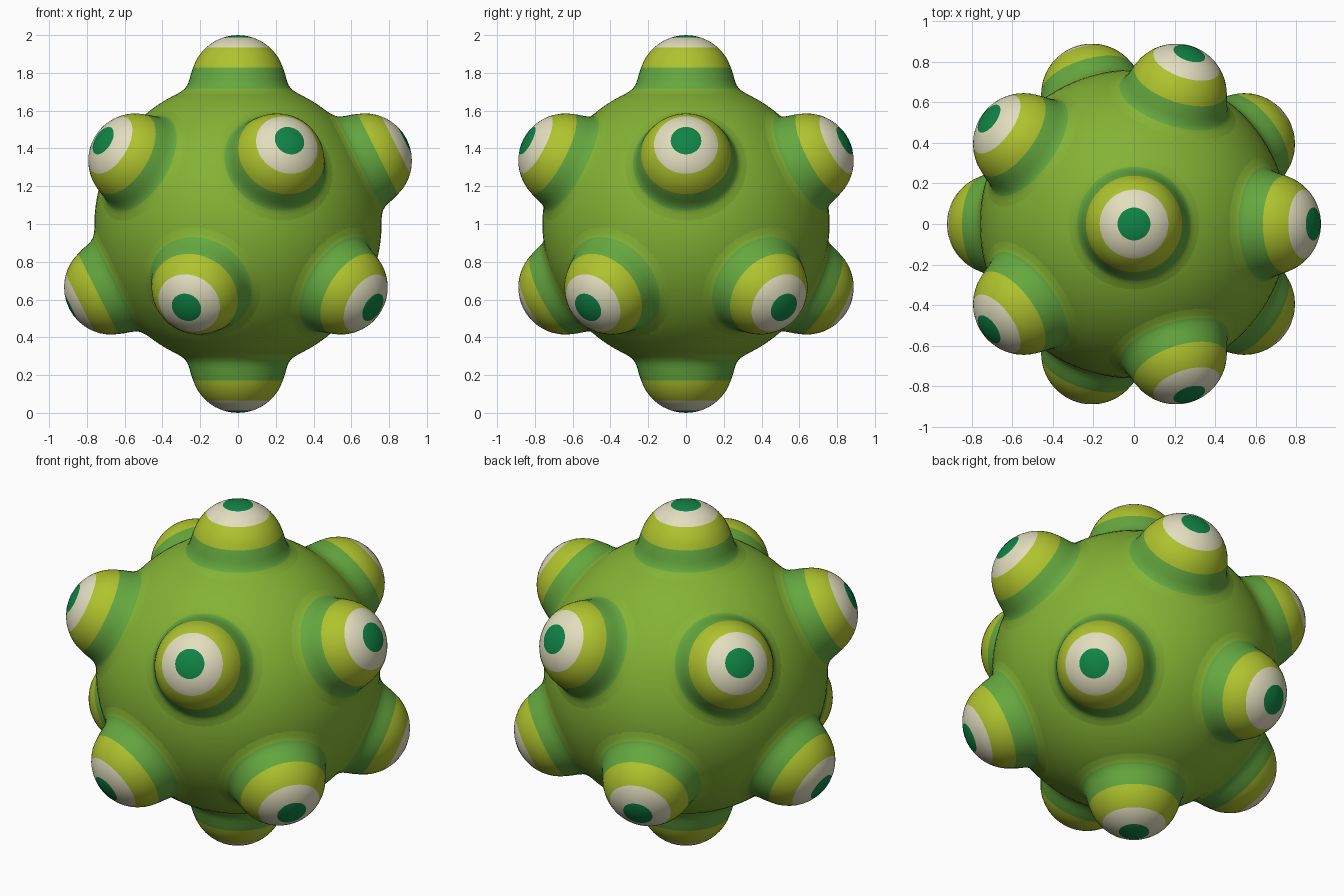
import bpy, math
from mathutils import Vector

if "Cube" in bpy.data.objects:
    bpy.data.objects.remove(bpy.data.objects["Cube"])

CENTRE = Vector((0, 0, 1))
BODY_R = 0.76
SIDES = 48


def material(name, rgb):
    m = bpy.data.materials.new(name)
    m.diffuse_color = (*rgb, 1)
    m.use_nodes = True
    m.node_tree.nodes["Principled BSDF"].inputs["Base Color"].default_value = m.diffuse_color
    return m


leaf = material("leaf_green", (0.23, 0.45, 0.035))
band = material("band_green", (0.13, 0.39, 0.05))
lime = material("lime", (0.43, 0.55, 0.027))
cream = material("cream", (0.76, 0.73, 0.52))
pupil = material("dark_green", (0.005, 0.23, 0.06))
mats = [leaf, band, lime, cream, pupil]

# Round body
bpy.ops.mesh.primitive_uv_sphere_add(segments=96, ring_count=48, radius=BODY_R, location=CENTRE)
body = bpy.context.object
body.name = "body"
body.data.materials.append(leaf)
bpy.ops.object.shade_smooth()

# Bump profile: (radius, height from body centre, material of the strip above)
profile = [(0.335, 0.68, 0), (0.30, 0.702, 0), (0.281, 0.717, 1), (0.268, 0.735, 1),
           (0.257, 0.765, 1), (0.249, 0.795, 1)]
DOME_R, DOME_Z = 0.25, 0.75
for h, m in [(0.828, 2), (0.855, 2), (0.882, 2), (0.91, 2), (0.934, 3), (0.952, 3),
             (0.97, 3), (0.9865, 4), (0.996, 4)]:
    profile.append((math.sqrt(DOME_R ** 2 - (h - DOME_Z) ** 2), h, m))

verts, faces, face_mats = [], [], []
for r, h, m in profile:
    for i in range(SIDES):
        a = 2 * math.pi * i / SIDES
        verts.append((r * math.cos(a), r * math.sin(a), h))
tip = len(verts)
verts.append((0, 0, 1))
for k, (r, h, m) in enumerate(profile):
    for i in range(SIDES):
        j = (i + 1) % SIDES
        a, b = k * SIDES + i, k * SIDES + j
        if k + 1 < len(profile):
            faces.append((a, b, b + SIDES, a + SIDES))
        else:
            faces.append((a, b, tip))
        face_mats.append(m)

bump_mesh = bpy.data.meshes.new("banded_bump")
bump_mesh.from_pydata(verts, [], faces)
for m in mats:
    bump_mesh.materials.append(m)
for p, m in zip(bump_mesh.polygons, face_mats):
    p.material_index = m
    p.use_smooth = True


def add_bump(name, direction):
    ob = bpy.data.objects.new(name, bump_mesh)
    bpy.context.collection.objects.link(ob)
    ob.location = CENTRE
    ob.rotation_euler = direction.to_track_quat('Z', 'Y').to_euler()


# Bumps at the twelve corners of an icosahedron
add_bump("top_bump", Vector((0, 0, 1)))
add_bump("bottom_bump", Vector((0, 0, -1)))
z, rho = 1 / math.sqrt(5), 2 / math.sqrt(5)
for i in range(5):
    for label, sign, offset in (("upper", 1, 0), ("lower", -1, 36)):
        a = math.radians(72 * i + offset)
        add_bump(f"{label}_bump_{i + 1}", Vector((rho * math.cos(a), rho * math.sin(a), sign * z)))
